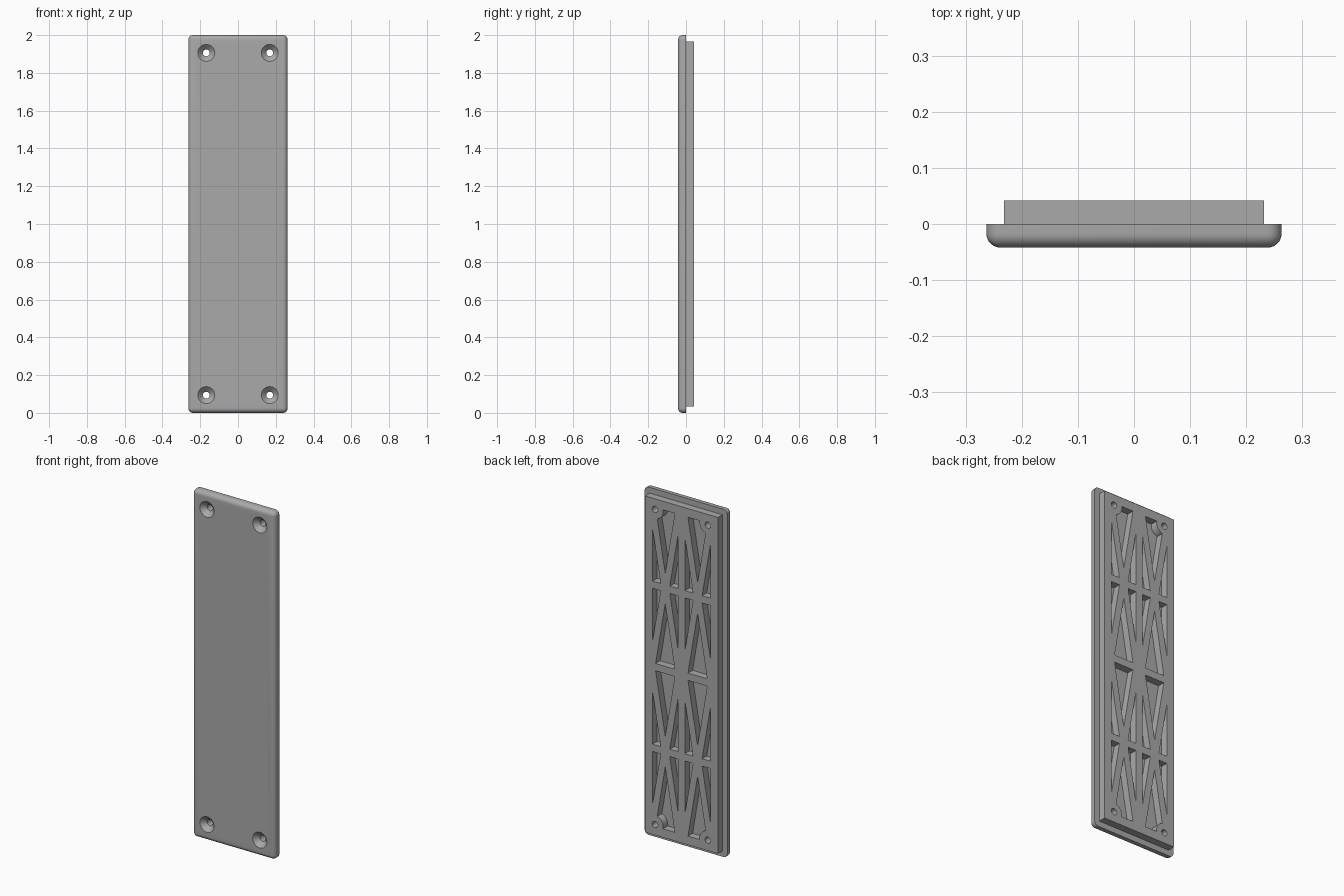
import bpy, bmesh, math
from mathutils import Matrix, Vector

if "Cube" in bpy.data.objects:
    bpy.data.objects.remove(bpy.data.objects["Cube"])

HALF_W, FRONT, BACK = 0.263, -0.042, 0.042
SCREWS = [(sx * 0.168, z) for sx in (-1, 1) for z in (0.094, 1.906)]

grey = bpy.data.materials.new("plain_grey")
grey.use_nodes = True
colour = (0.4, 0.4, 0.4, 1)
grey.diffuse_color = colour
grey.node_tree.nodes["Principled BSDF"].inputs["Base Color"].default_value = colour


def make(name, bm):
    bmesh.ops.recalc_face_normals(bm, faces=bm.faces)
    mesh = bpy.data.meshes.new(name)
    bm.to_mesh(mesh)
    bm.free()
    mesh.materials.append(grey)
    obj = bpy.data.objects.new(name, mesh)
    bpy.context.collection.objects.link(obj)
    return obj


def box(bm, half_w, y0, y1, z0, z1):
    mat = Matrix.Translation((0, (y0 + y1) / 2, (z0 + z1) / 2))
    mat = mat @ Matrix.Diagonal((2 * half_w, y1 - y0, z1 - z0, 1))
    bmesh.ops.create_cube(bm, size=1, matrix=mat)


def cone(bm, x, z, y0, y1, r0, r1):
    """Round solid along y, radius r0 at y0 and r1 at y1."""
    mat = Matrix.Translation((x, (y0 + y1) / 2, z)) @ Matrix.Rotation(-math.pi / 2, 4, "X")
    bmesh.ops.create_cone(bm, cap_ends=True, segments=48, radius1=r0, radius2=r1,
                          depth=y1 - y0, matrix=mat)


def prism(bm, points, y0, y1):
    face = bm.faces.new([bm.verts.new((x, y0, z)) for x, z in points])
    geom = bmesh.ops.extrude_face_region(bm, geom=[face])["geom"]
    verts = [v for v in geom if isinstance(v, bmesh.types.BMVert)]
    bmesh.ops.translate(bm, verts=verts, vec=Vector((0, y1 - y0, 0)))


def boolean(obj, tool, operation):
    tool.hide_render = True
    mod = obj.modifiers.new(operation.title(), "BOOLEAN")
    mod.operation, mod.object, mod.solver = operation, tool, "EXACT"
    bpy.context.view_layer.objects.active = obj
    bpy.ops.object.modifier_apply(modifier=mod.name)


# Cover plate: rounded corners and rounded front rim, sharp back edge
bm = bmesh.new()
box(bm, HALF_W, FRONT, 0, 0, 2)
edges = [e for e in bm.edges if not all(v.co.y > -0.001 for v in e.verts)]
bmesh.ops.bevel(bm, geom=edges, offset=0.025, segments=8, profile=0.5, affect="EDGES")
plate = make("cover_plate", bm)

# Raised back block
bm = bmesh.new()
box(bm, 0.232, 0, BACK, 0.033, 1.967)
block = make("back_block", bm)

# Triangular pockets: four rows, two columns, alternating direction
bm = bmesh.new()
for row in range(4):
    low = 0.083 + row * 0.469
    high = low + 0.427
    wide, narrow, up = (low, high, 1) if row % 2 == 0 else (high, low, -1)
    for side in (-1, 1):
        mid = side * 0.103
        prism(bm, [(mid - 0.061, wide), (mid + 0.061, wide), (mid, wide + up * 0.36)],
              -0.02, BACK + 0.02)
        for s in (-1, 1):
            edge = mid + s * 0.081
            prism(bm, [(edge, narrow), (edge - s * 0.052, narrow), (edge, narrow - up * 0.305)],
                  -0.02, BACK + 0.02)
pockets = make("pocket_cutter", bm)

# Screw bosses that keep material around the holes
bm = bmesh.new()
for x, z in SCREWS:
    cone(bm, x, z, -0.03, BACK + 0.03, 0.052, 0.052)
bosses = make("boss_cutter", bm)
boolean(pockets, bosses, "DIFFERENCE")
boolean(block, pockets, "DIFFERENCE")

# Screw holes with countersunk fronts
bm = bmesh.new()
for x, z in SCREWS:
    cone(bm, x, z, FRONT - 0.02, BACK + 0.02, 0.018, 0.018)
holes = make("hole_cutter", bm)
bm = bmesh.new()
for x, z in SCREWS:
    cone(bm, x, z, FRONT - 0.01, FRONT + 0.03, 0.055, 0.015)
sinks = make("countersink_cutter", bm)
boolean(plate, holes, "DIFFERENCE")
boolean(plate, sinks, "DIFFERENCE")
boolean(block, holes, "DIFFERENCE")

for tool in (pockets, bosses, holes, sinks):
    bpy.data.objects.remove(tool)

# Smooth curved faces, crisp edges
for obj in (plate, block):
    bpy.ops.object.select_all(action="DESELECT")
    obj.select_set(True)
    bpy.context.view_layer.objects.active = obj
    bpy.ops.object.shade_smooth_by_angle(angle=math.radians(30))
